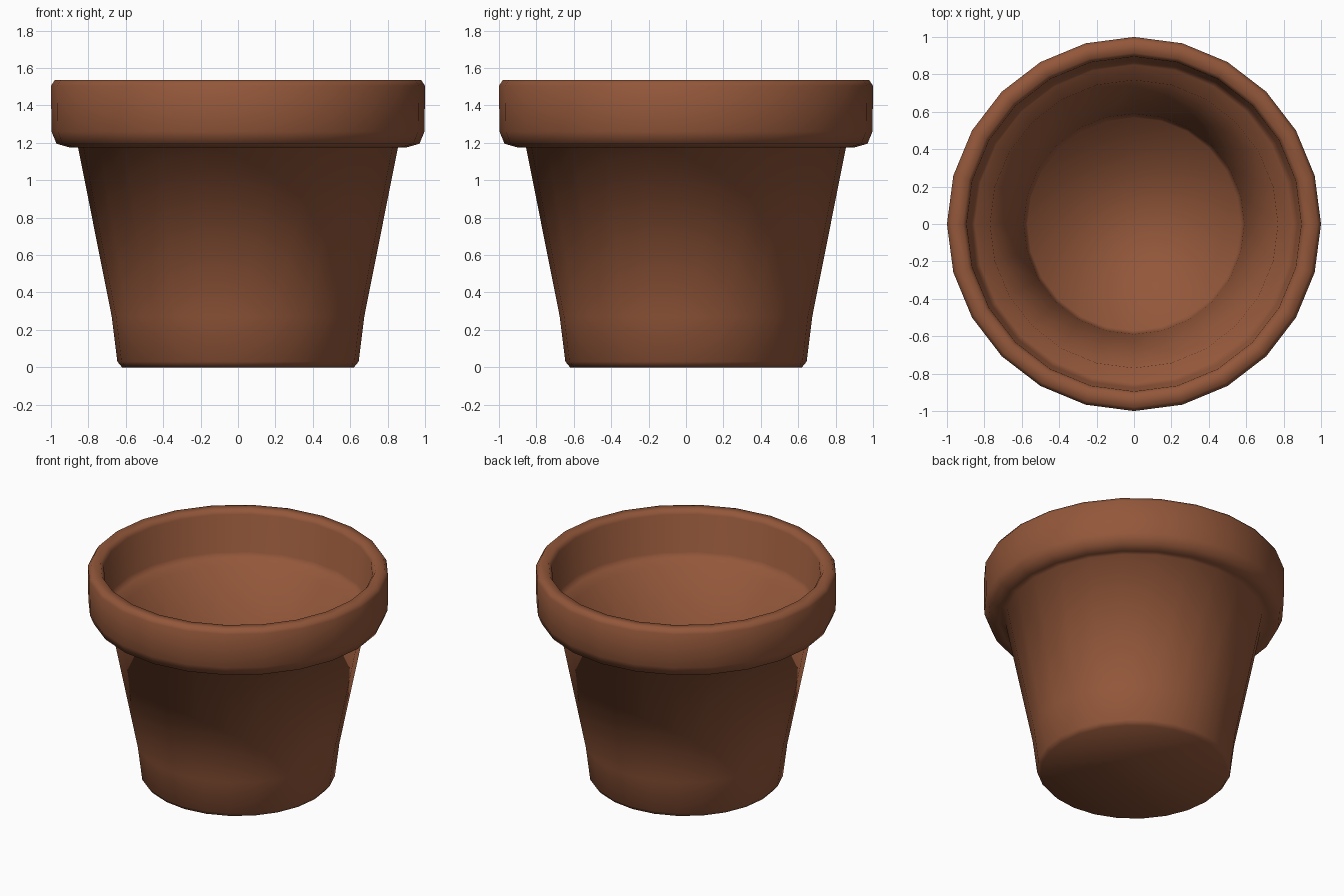
import bpy, bmesh, math

if "Cube" in bpy.data.objects:
    bpy.data.objects.remove(bpy.data.objects["Cube"])

SIDES = 24

terracotta = bpy.data.materials.new("terracotta")
terracotta.diffuse_color = (0.29, 0.095, 0.042, 1)
terracotta.use_nodes = True
terracotta.node_tree.nodes["Principled BSDF"].inputs["Base Color"].default_value = terracotta.diffuse_color

# Radius / height profile: outer wall, collar, inner lip, ledge, inner wall
profile = [
    (0.62, 0.0), (0.645, 0.03), (0.675, 0.27), (0.855, 1.175),
    (0.90, 1.175), (0.97, 1.195), (0.997, 1.26), (1.0, 1.505), (0.98, 1.535),
    (0.915, 1.535), (0.895, 1.505), (0.875, 1.24), (0.85, 1.205), (0.77, 1.185),
    (0.59, 0.27), (0.57, 0.09),
]

bm = bmesh.new()
rings = []
for r, z in profile:
    rings.append([bm.verts.new((r * math.cos(2 * math.pi * i / SIDES),
                                r * math.sin(2 * math.pi * i / SIDES), z))
                  for i in range(SIDES)])
for low, high in zip(rings, rings[1:]):
    for i in range(SIDES):
        j = (i + 1) % SIDES
        bm.faces.new((low[i], low[j], high[j], high[i]))

# Underside and inside floor
bm.faces.new(rings[0][::-1])
bm.faces.new(rings[-1])

for f in bm.faces:
    f.smooth = True
mesh = bpy.data.meshes.new("flower_pot")
bm.to_mesh(mesh)
bm.free()
mesh.materials.append(terracotta)
pot = bpy.data.objects.new("flower_pot", mesh)
bpy.context.collection.objects.link(pot)
